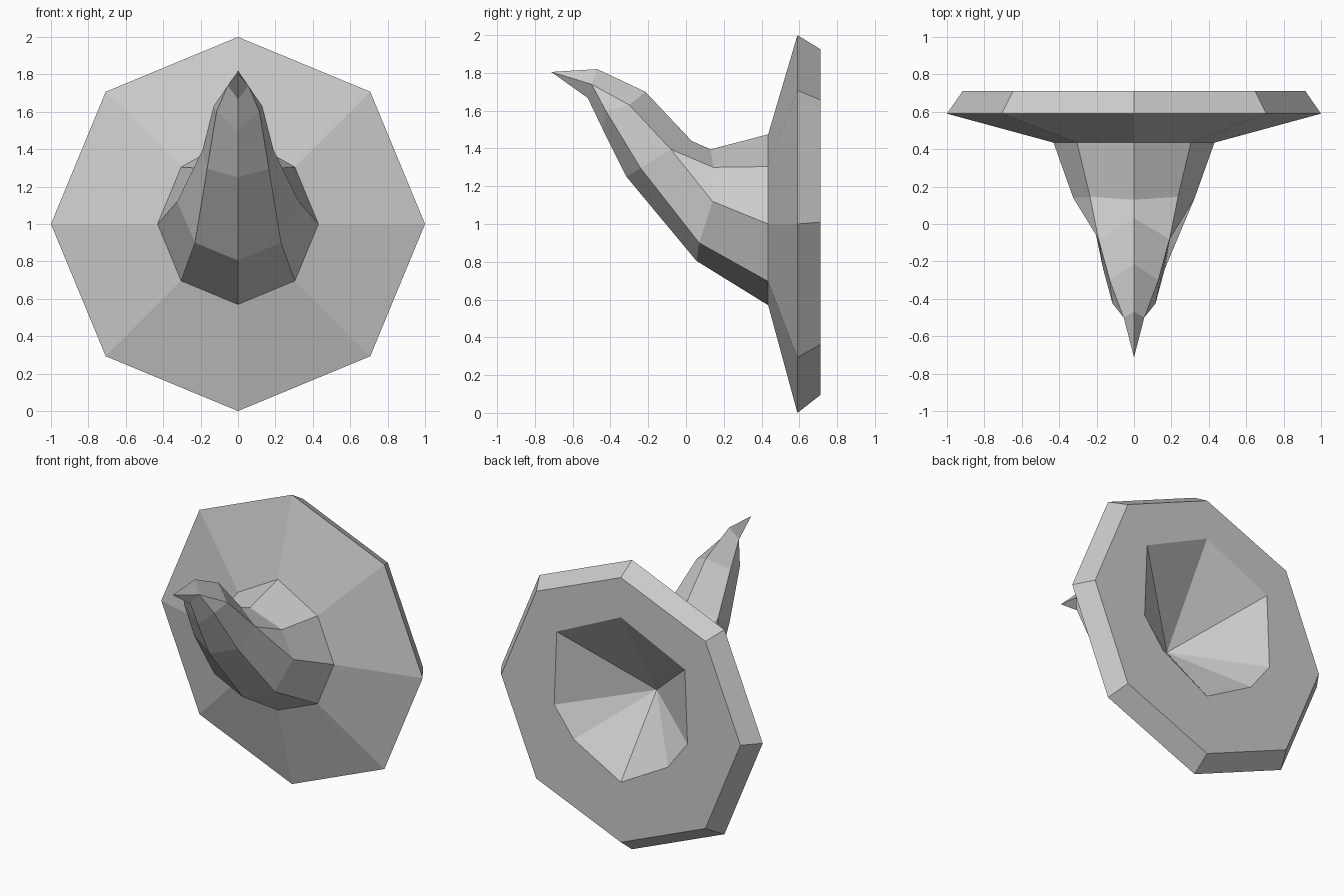
import bpy, bmesh, math

if "Cube" in bpy.data.objects:
    bpy.data.objects.remove(bpy.data.objects["Cube"])


def half_octagon(r, y, zc):
    # five points from top to bottom on the +x side
    return [(r * math.sin(i * math.pi / 4), y, zc + r * math.cos(i * math.pi / 4))
            for i in range(5)]


def loft(name, rings):
    # each ring is a half section (top to bottom), mirrored across x = 0
    bm = bmesh.new()
    cache = {}

    def vert(p):
        key = tuple(round(c, 4) + 0.0 for c in p)
        if key not in cache:
            cache[key] = bm.verts.new(key)
        return cache[key]

    full = []
    for ring in rings:
        mirrored = [(-x, y, z) for x, y, z in ring[-2:0:-1]]
        full.append([vert(p) for p in ring + mirrored])
    for a, b in zip(full, full[1:]):
        for i in range(8):
            j = (i + 1) % 8
            corners = list(dict.fromkeys((a[i], a[j], b[j], b[i])))
            if len(corners) > 2:
                bm.faces.new(corners)
    bmesh.ops.recalc_face_normals(bm, faces=bm.faces[:])
    mesh = bpy.data.meshes.new(name)
    bm.to_mesh(mesh)
    bm.free()
    obj = bpy.data.objects.new(name, mesh)
    bpy.context.collection.objects.link(obj)
    return obj


# seam shared by plate and horn
seam = half_octagon(0.43, 0.435, 1.0)
seam[0] = (0, 0.435, 1.475)

# octagonal plate with a recessed, pointed hollow in the back
hollow = [(0, 0.712, 1.65), (0.49, 0.712, 1.42), (0.51, 0.712, 0.91),
          (0.36, 0.712, 0.71), (0, 0.712, 0.51)]
loft("base_plate", [
    seam,
    half_octagon(1.0, 0.59, 1.0),
    half_octagon(0.915, 0.712, 1.01),
    hollow,
    [(0, 0.32, 1.0)] * 5,
])

# horn curving forward and up to a point
shoulder = (0.19, -0.08, 1.395)
upper = (0.13, -0.30, 1.63)
neck = (0.055, -0.50, 1.74)
loft("horn", [
    seam,
    [(0, 0.13, 1.395), (0.235, 0.145, 1.30), (0.325, 0.14, 1.12),
     (0.23, 0.07, 0.90), (0, 0.055, 0.805)],
    [(0, 0.03, 1.44), shoulder, shoulder, (0.165, -0.24, 1.295), (0, -0.315, 1.25)],
    [(0, -0.215, 1.70), upper, upper, (0.115, -0.425, 1.60), (0, -0.44, 1.50)],
    [(0, -0.47, 1.82), neck, neck, neck, (0, -0.52, 1.667)],
    [(0, -0.713, 1.805)] * 5,
])
